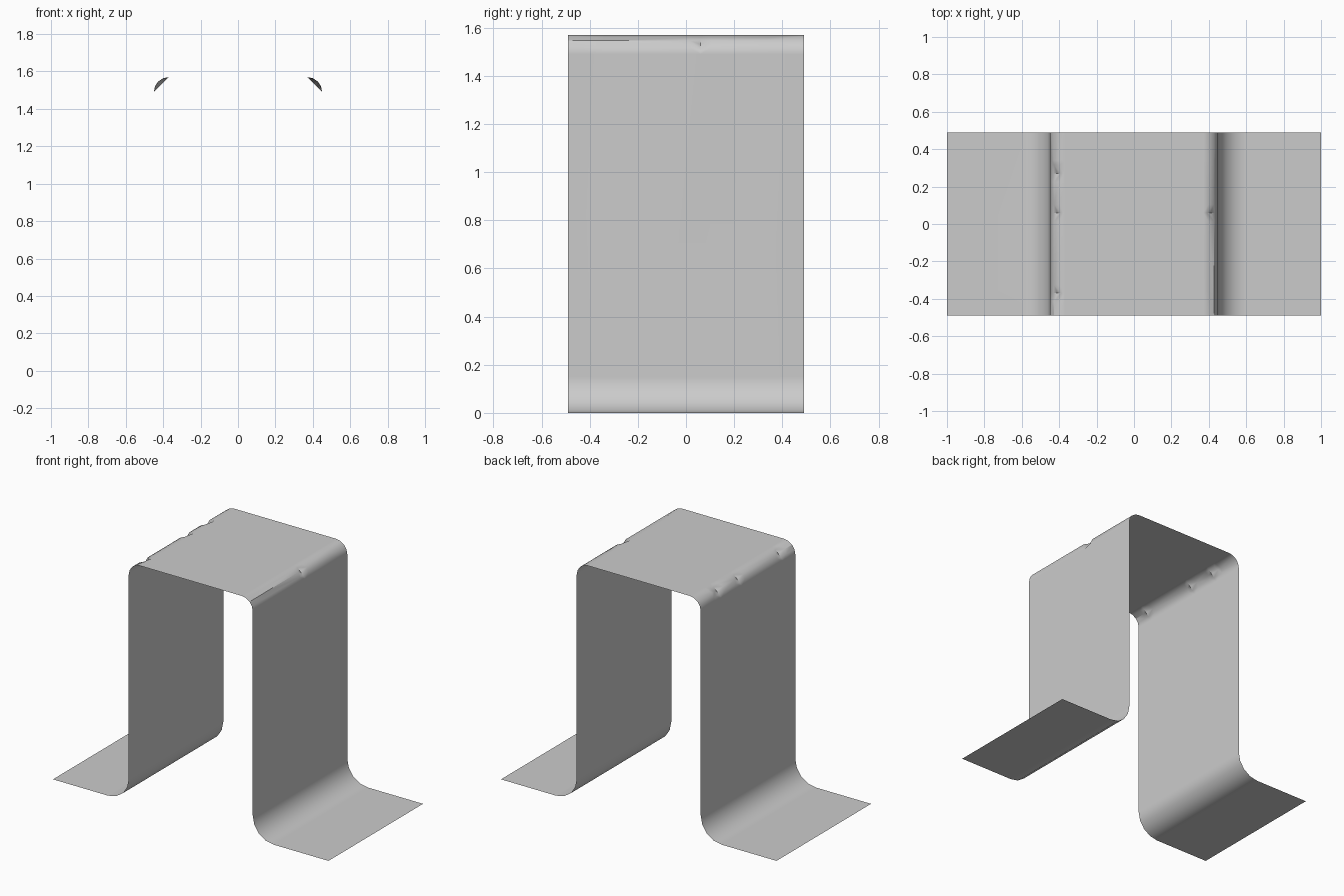
import bpy, bmesh
from math import cos, sin, pi, radians

cube = bpy.data.objects.get("Cube")
if cube:
    bpy.data.objects.remove(cube)

HALF = 0.49      # half depth of the sheet
TOP = 1.57       # height of the top panel
R_TOP = 0.08     # upper bend radius
R_LOW = 0.15     # lower bend radius
WALL = 0.45      # x of the upright walls
DENT = 0.045     # half width of a dent
DENTS = {1: [0.06], -1: [-0.37, 0.06, 0.27]}

bm = bmesh.new()


def face(verts):
    bm.faces.new(verts)


def upper_bend(side):
    """Rounded at both ends, creased along the middle, with pinched dents."""
    dents = DENTS[side]
    ys = [-HALF, HALF] + [d + o for d in dents for o in (-DENT, 0, DENT)]
    ys += [y for y in (-0.34, 0.34) if all(abs(y - d) > 0.06 for d in dents)]
    ys.sort()
    rows = []
    for i in range(5):
        row = []
        for y in ys:
            knots = [0, 2, 4]
            if abs(y) == HALF:
                knots = [0, 1, 2, 3, 4]
            elif y in dents:
                knots = [0, 4]
            lo = max(k for k in knots if k <= i)
            hi = min(k for k in knots if k >= i)
            t = (i - lo) / (hi - lo) if hi > lo else 0
            a, b = lo * pi / 8, hi * pi / 8
            x = WALL - R_TOP + R_TOP * ((1 - t) * sin(a) + t * sin(b))
            z = TOP - R_TOP + R_TOP * ((1 - t) * cos(a) + t * cos(b))
            row.append(bm.verts.new((side * x, y, z)))
        rows.append(row)
    for i in range(4):
        for j in range(len(ys) - 1):
            p, q = rows[i][j:j + 2]
            t, r = rows[i + 1][j:j + 2]
            if (i < 2) == (ys[j] in dents):
                face((p, q, r))
                face((p, r, t))
            else:
                face((p, q, t))
                face((q, r, t))
    return rows[0], rows[-1]


def lower_bend(side, n=5):
    """Fillet of staggered triangles between wall and foot."""
    step = 2 * HALF / n
    even = [-HALF + j * step for j in range(n + 1)]
    odd = [-HALF] + [y + step / 2 for y in even[:-1]] + [HALF]
    rows = []
    for i in range(5):
        a = i * pi / 8
        x = WALL + R_LOW * (1 - cos(a))
        z = R_LOW * (1 - sin(a))
        rows.append([bm.verts.new((side * x, y, z)) for y in (odd if i % 2 else even)])
    for i in range(4):
        e, o = (rows[i + 1], rows[i]) if i % 2 else (rows[i], rows[i + 1])
        for j in range(n):
            face((e[j], e[j + 1], o[j + 1]))
        for j in range(n + 1):
            face((o[j], o[j + 1], e[j]))
    return rows[0], rows[-1]


# Bends, upright walls and feet on both sides
top_edges = []
for side in (1, -1):
    top_edge, wall_top = upper_bend(side)
    wall_foot, foot_edge = lower_bend(side)
    face(wall_top + wall_foot[::-1])
    tips = [bm.verts.new((side, y, 0)) for y in (HALF, -HALF)]
    face(foot_edge + tips)
    top_edges.append(top_edge)

# Top panel joining the two sides
top_panel = bm.faces.new(top_edges[0] + top_edges[1][::-1])
bmesh.ops.recalc_face_normals(bm, faces=bm.faces)
top_panel.normal_update()
if top_panel.normal.z < 0:
    bmesh.ops.reverse_faces(bm, faces=bm.faces)

mesh = bpy.data.meshes.new("bent_sheet")
bm.to_mesh(mesh)
bm.free()
sheet = bpy.data.objects.new("bent_sheet", mesh)
bpy.context.collection.objects.link(sheet)

# Plain grey
grey = bpy.data.materials.new("light grey")
grey.use_nodes = True
colour = (0.6, 0.6, 0.6, 1)
grey.diffuse_color = colour
grey.node_tree.nodes["Principled BSDF"].inputs["Base Color"].default_value = colour
mesh.materials.append(grey)

# Smooth bends, flat panels
bpy.ops.object.select_all(action='DESELECT')
sheet.select_set(True)
bpy.context.view_layer.objects.active = sheet
bpy.ops.object.shade_smooth_by_angle(angle=radians(30))
weighted = sheet.modifiers.new("flat_panels", 'WEIGHTED_NORMAL')
weighted.keep_sharp = True
